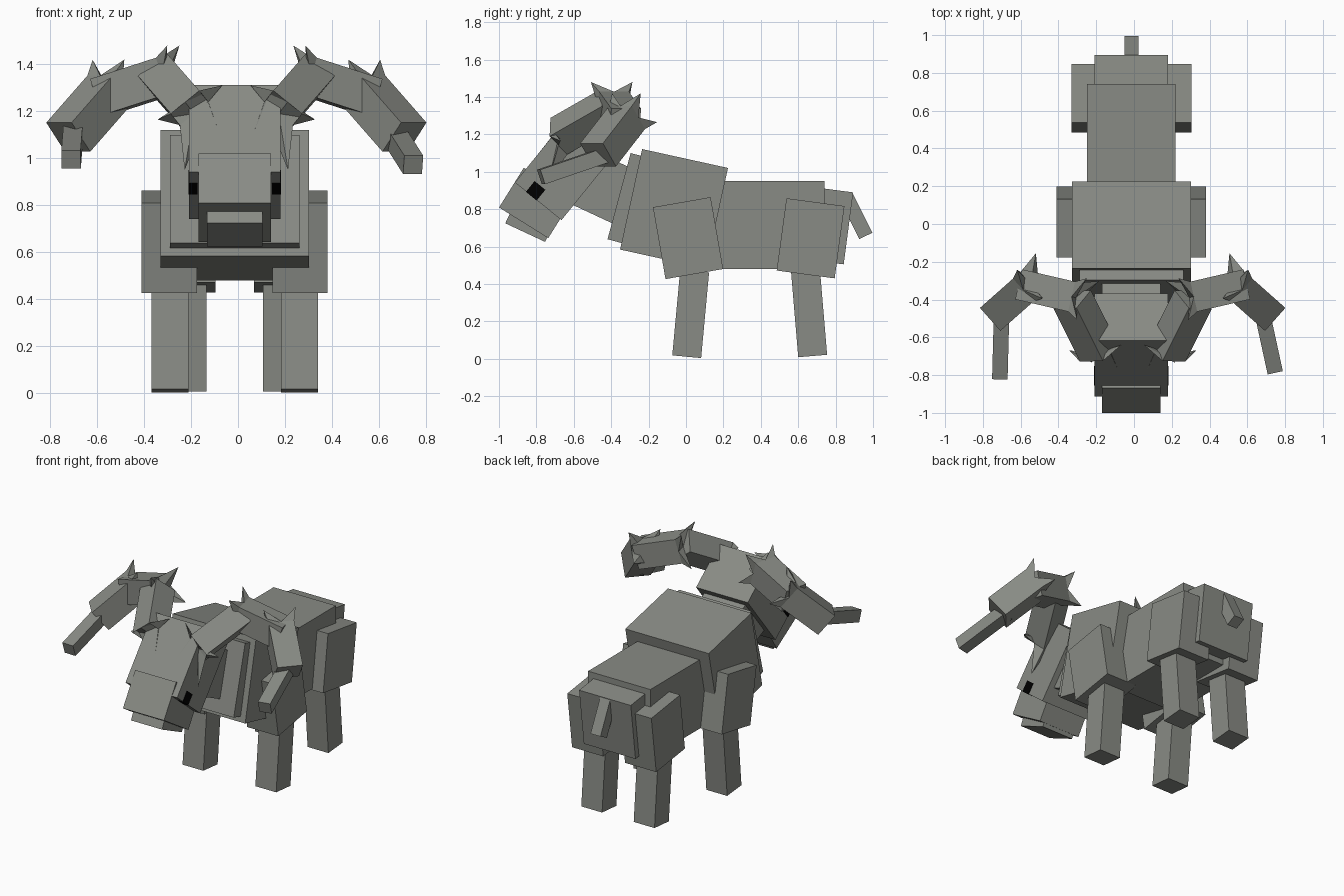
import bpy, bmesh, math
from mathutils import Vector, Matrix

cube = bpy.data.objects.get("Cube")
if cube:
    bpy.data.objects.remove(cube, do_unlink=True)

MID = -0.014  # the body's centre line


def material(name, rgb):
    m = bpy.data.materials.new(name)
    m.use_nodes = True
    m.diffuse_color = (*rgb, 1)
    m.node_tree.nodes["Principled BSDF"].inputs["Base Color"].default_value = (*rgb, 1)
    return m


HIDE = material("grey_hide", (0.25, 0.26, 0.235))
BLACK = material("eye_black", (0.0, 0.0, 0.0))


def finish(name, bm, mat):
    bmesh.ops.recalc_face_normals(bm, faces=bm.faces)
    mesh = bpy.data.meshes.new(name)
    bm.to_mesh(mesh)
    bm.free()
    mesh.materials.append(mat)
    obj = bpy.data.objects.new(name, mesh)
    bpy.context.collection.objects.link(obj)
    return obj


def block(name, size, y, z, tilt=0, x=0, mat=HIDE):
    """Box of the given size, tilted sideways-on about the x axis."""
    bm = bmesh.new()
    place = (Matrix.Translation((MID + x, y, z))
             @ Matrix.Rotation(math.radians(tilt), 4, 'X')
             @ Matrix.Diagonal((*size, 1)))
    bmesh.ops.create_cube(bm, size=1, matrix=place)
    return finish(name, bm, mat)


def section(start, end, radius, roll):
    """Four corner offsets around the axis from start to end."""
    d = (end - start).normalized()
    u = d.cross(Vector((0, 0, 1))).normalized()
    v = u.cross(d)
    angles = [math.radians(roll + 90 * i) for i in range(4)]
    return d, [(u * math.cos(a) + v * math.sin(a)) * radius for a in angles]


def horn_piece(name, start, end, radius, roll=45, spike=0, flare=1.4, tips=None):
    """Square bar; its base can splay into four corner spikes."""
    start, end = Vector(start), Vector(end)
    d, offs = section(start, end, radius, roll)
    bm = bmesh.new()
    low = [bm.verts.new(start + o) for o in offs]
    top = [bm.verts.new(end + o) for o in offs]
    bm.faces.new(top)
    if not spike and not tips:
        bm.faces.new(low)
        for i in range(4):
            j = (i + 1) % 4
            bm.faces.new((low[i], low[j], top[j], top[i]))
        return finish(name, bm, HIDE)
    tips = tips or [start - d * spike + o * flare for o in offs]
    tip = [bm.verts.new(t) for t in tips]
    notch = [bm.verts.new(start + (offs[i] + offs[(i + 1) % 4]) / 2) for i in range(4)]
    core = bm.verts.new(start)
    for i in range(4):
        j, h = (i + 1) % 4, i - 1
        bm.faces.new((low[i], notch[i], low[j], top[j], top[i]))
        bm.faces.new((tip[i], notch[h], low[i]))
        bm.faces.new((tip[i], low[i], notch[i]))
        bm.faces.new((tip[i], notch[i], core))
        bm.faces.new((tip[i], core, notch[h]))
    return finish(name, bm, HIDE)


# Trunk
block("chest", (0.63, 0.47, 0.55), -0.064, 0.802, -12.4)
block("mane_plate", (0.55, 0.25, 0.477), -0.237, 0.837, -15)
block("belly", (0.47, 0.64, 0.47), 0.42, 0.715)
block("rump", (0.39, 0.35, 0.388), 0.695, 0.72, -7.5)
block("tail", (0.075, 0.078, 0.24), 0.908, 0.764, 26.5)

# Neck and head
block("neck", (0.31, 0.40, 0.31), -0.364, 0.881, -25)
block("head", (0.39, 0.32, 0.474), -0.641, 1.026, -39)
block("muzzle", (0.31, 0.31, 0.25), -0.802, 0.833, -32)
block("jaw", (0.235, 0.235, 0.16), -0.826, 0.747, -25)

# Legs and eyes on both sides
for side, s in (("left", 1), ("right", -1)):
    block(f"front_thigh_{side}", (0.235, 0.313, 0.39), 0.011, 0.645, 9.9, s * 0.278)
    block(f"front_leg_{side}", (0.157, 0.155, 0.46), 0.025, 0.24, -5.3, s * 0.275)
    block(f"hind_thigh_{side}", (0.235, 0.313, 0.39), 0.666, 0.644, -7.7, s * 0.2)
    block(f"hind_leg_{side}", (0.157, 0.155, 0.46), 0.658, 0.244, 4.8, s * 0.198)
    block(f"eye_{side}", (0.039, 0.074, 0.074), -0.804, 0.898, -39, s * 0.178, BLACK)

# Horns: root on the forehead, then two outer pieces
for side, s in (("left", 1), ("right", -1)):
    def at(x, y, z):
        return Vector((s * x - 0.007, y, z))
    spread = [at(0.06, -0.81, 1.07), at(0.06, -0.64, 1.31),
              at(0.335, -0.67, 1.165), at(0.22, -0.735, 0.95)]
    if s > 0:  # corner order follows the turning direction of the section
        spread = [spread[2], spread[1], spread[0], spread[3]]
    horn_piece(f"horn_root_{side}", at(0.18, -0.68, 1.19), at(0.32, -0.40, 1.35),
               0.11, 0, tips=spread)
    horn_piece(f"horn_middle_{side}", at(0.30, -0.39, 1.35), at(0.58, -0.325, 1.26),
               0.115, spike=0.07)
    horn_piece(f"horn_outer_{side}", at(0.54, -0.315, 1.29), at(0.715, -0.47, 1.09),
               0.115, spike=0.08, flare=1.25)

# The two tips point slightly different ways
horn_piece("horn_tip_left", (0.67, -0.43, 1.09), (0.745, -0.775, 0.972), 0.058)
horn_piece("horn_tip_right", (-0.70, -0.43, 1.12), (-0.71, -0.81, 0.995), 0.058)
